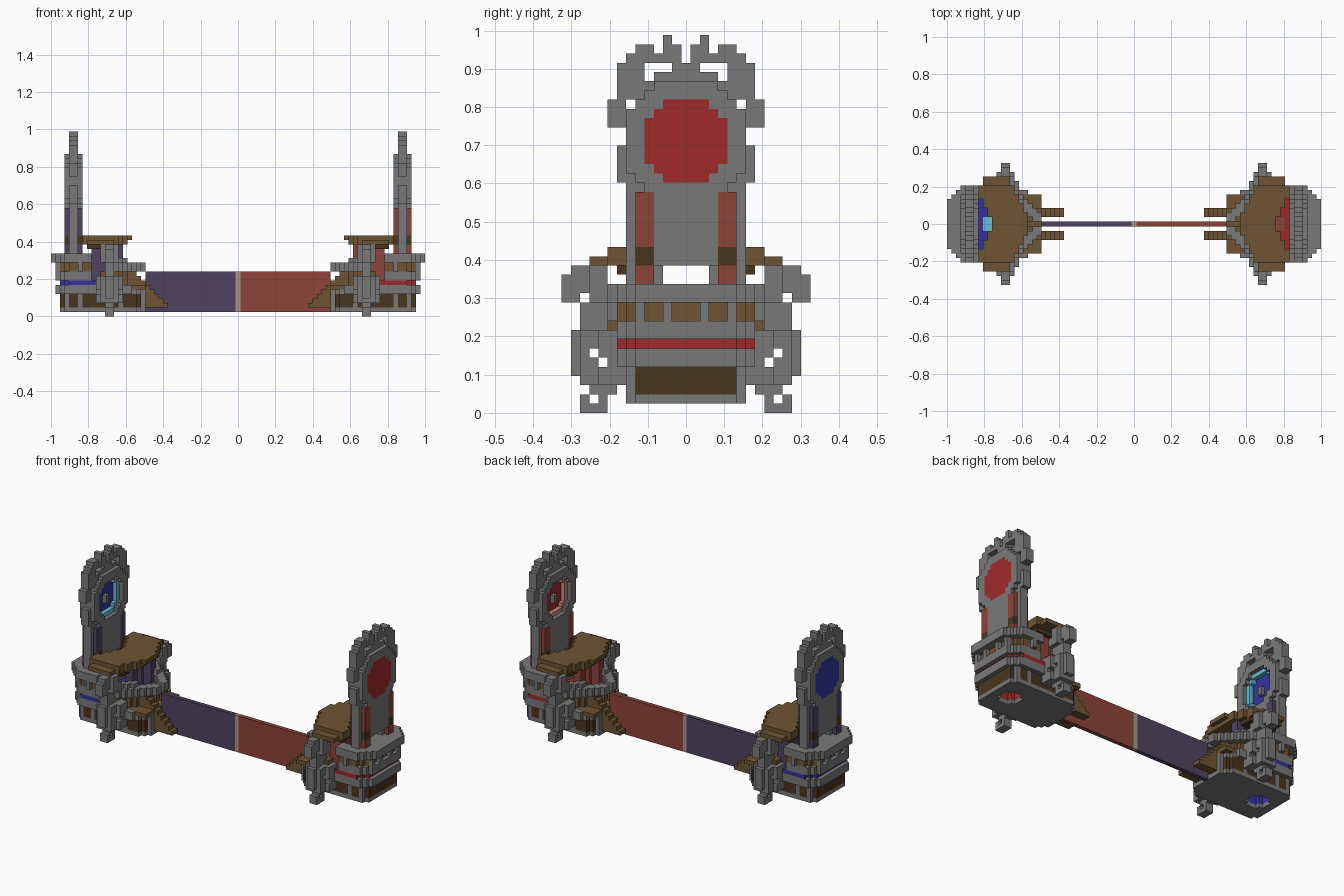
import bpy
import bmesh
from mathutils import Vector

if "Cube" in bpy.data.objects:
    bpy.data.objects.remove(bpy.data.objects["Cube"], do_unlink=True)

UNIT = 2 / 83          # one block
COLOURS = {
    "stone": "797979", "wood": "6e5433", "dark_wood": "49351f",
    "dull_red": "8c4438", "bright_red": "a02a2a", "pale_red": "c88c7c",
    "dull_purple": "4f4460", "bright_blue": "34349e", "pale_cyan": "64bed7",
    "divider_tan": "aa968a",
}
TEAM = {"dull": ("dull_red", "dull_purple"),
        "bright": ("bright_red", "bright_blue"),
        "pale": ("pale_red", "pale_cyan"),
        "pool_heart": ("dull_red", "pale_cyan")}


def linear(h):
    c = int(h, 16) / 255
    return ((c + 0.055) / 1.055) ** 2.4


materials = {}
for name, code in COLOURS.items():
    rgba = [linear(code[n:n + 2]) for n in (0, 2, 4)] + [1]
    mat = bpy.data.materials.new(name)
    mat.use_nodes = True
    mat.diffuse_color = rgba
    mat.node_tree.nodes["Principled BSDF"].inputs["Base Color"].default_value = rgba
    materials[name] = mat

tower = {}             # block position -> (part, colour)


def span(a, b):
    return range(a, b + 1)


def put(part, colour, xs, ys, zs):
    """Fill a run of blocks on both sides of the depth axis."""
    for i in xs:
        for j in ys:
            for k in zs:
                for s in (j, -j):
                    tower[i, s, k] = (part, colour)


def carve(xs, ys, zs):
    for i in xs:
        for j in ys:
            for k in zs:
                for s in (j, -j):
                    tower.pop((i, s, k), None)


def rounded(part, colour, start, end, widest, zs):
    """Slab whose outer end is stepped into a half octagon."""
    for i in span(start, end):
        put(part, colour, [i], span(0, min(widest, 5 + end - i)), zs)


# Base: stone plate, dark panels between posts, stone top
for i in span(21, 39):
    w = min(6, 5 + 39 - i, 4 + i - 21)
    put("base", "stone", [i], span(0, w), [1, 5])
    put("base", "dark_wood", [i], span(0, w), span(2, 4))
    if i in (21, 26, 35, 38):
        put("base", "stone", [i], [w], span(2, 4))
rounded("cornice", "stone", 24, 40, 7, span(5, 6))

# Round coloured shaft from the underside up to the pool
for i in span(32, 38):
    put("shaft", "bright", [i], span(0, min(3, 5 - abs(i - 35))), span(2, 6))
for i in span(33, 37):
    carve([i], span(0, min(2, 3 - abs(i - 35))), span(1, 6))

# Deck, pool and pool centre
put("deck", "wood", span(21, 31), span(0, 6), [6])
rounded("pool", "bright", 30, 39, 7, [7])
put("pool", "pool_heart", span(31, 33), span(0, 1), [7])

# Gallery around the back, with wooden windows
rounded("gallery", "stone", 33, 40, 7, span(8, 9))
rounded("gallery", "wood", 33, 39, 7, span(10, 11))
for i in span(33, 40):
    w = min(8, 5 + 40 - i)
    for j in span(0, w):
        rim = j == w or i == 40
        if rim and (j in (2, 5) or (j == 8 and i == 35)):
            put("gallery", "stone", [i], [j], span(10, 11))
rounded("gallery", "stone", 33, 41, 8, span(12, 13))
carve(span(30, 34), span(0, 5), span(8, 13))

# Stepped rails beside the banner
for t in range(8):
    put("rails", "wood", [16 + t], span(2, 3), span(2, 2 + t))

# Front balcony in a chevron
for t in range(7):
    put("balcony", "stone", span(21 + t, 22 + t), span(1 + t, 2 + t), span(10, 11))
    put("balcony", "wood", span(23 + t, 24 + t), span(1 + t, 2 + t), span(7, 9))
    if t in (3, 4, 5):
        put("balcony", "stone", [22 + t], span(1 + t, 2 + t), [12])

# Canopy supports
put("supports", "dull", span(26, 27), span(3, 4), span(7, 15))
put("supports", "dull", span(30, 32), span(5, 6), span(7, 15))

# Canopy: two stepped wooden layers with an opening by the pillar
put("canopy", "dark_wood", span(27, 33), span(5, 7), [15])
for i in span(24, 34):
    put("canopy", "wood", [i], span(0, min(8, 2 * (i - 24) + 2)), [17])
    if i > 24:
        w = min(10, 2 * (i - 25) + 4, 8 + 2 * (34 - i))
        put("canopy", "wood", [i], span(0, w), [16])
for i, w in ((32, 1), (33, 3), (34, 5)):
    carve([i], span(0, w), span(16, 17))

# Carved side figures, row by row from the ground up
FIGURE = ["..###", "..#.#", ".###", "#####", "######", "##.###", "###.##",
          "######", "######", ".####", ".####", ".####", ".###.##",
          ".######", "..#####", "..####"]
for k, row in enumerate(FIGURE):
    for n, mark in enumerate(row):
        if mark == "#":
            j = 7 + n
            grow = 0
            if k in span(3, 8) and j < 12:
                grow = 1 if j > 9 else 2
            if k > 11 and j < 11:
                grow = 1
            put("side_figure", "stone", span(28 - grow, 29 + grow), [j], [k])

# Pillar: stone edges, coloured strips with a dark band, stone panel, low arch
put("pillar", "stone", span(36, 37), [6], span(14, 23))
put("pillar", "dull", span(35, 38), span(4, 5), span(14, 23))
put("pillar", "dark_wood", span(35, 38), span(4, 5), span(16, 17))
put("pillar", "stone", span(35, 38), span(0, 3), span(16, 23))
put("pillar", "stone", span(36, 37), [3], span(14, 15))

# Portal ring with its disc and pale inner rim
MID = 29
for k in span(MID - 6, MID + 6):
    d = abs(k - MID)
    for j in span(0, 6):
        if d <= 4 and j <= 4 and d + j <= 6:
            put("disc", "bright", span(37, 38), [j], [k])
            if d == 4 or j == 4 or d + j == 6:
                put("disc_rim", "pale", [36], [j], [k])
        elif d + j <= 9:
            put("ring", "stone", span(35, 38), [j], [k])
put("ring", "stone", [36], [0], span(MID - 1, MID))

# Thin crest around the ring
THIN = span(36, 37)
for ys, zs in (((0, 3), (36, 36)), ((0, 1), (37, 37)), ((2, 2), (38, 40)),
               ((1, 3), (38, 38)), ((1, 1), (39, 39)), ((4, 5), (38, 39)),
               ((6, 6), (34, 38)), ((4, 5), (34, 35)), ((5, 5), (36, 37)),
               ((7, 7), (34, 37)), ((7, 8), (31, 33)), ((6, 6), (27, 32)),
               ((7, 7), (25, 28)), ((6, 6), (24, 25)), ((5, 5), (23, 24))):
    put("crest", "stone", THIN, span(*ys), span(*zs))

# Both towers share one grid, the second being the mirror in the other colour
blocks = {}
for (i, j, k), (part, colour) in tower.items():
    pair = TEAM.get(colour, (colour, colour))
    blocks[i, j, k] = (part + "_left", pair[0])
    blocks[-i, j, k] = (part + "_right", pair[1])

# Banner wall with a pale divider
for i in span(-20, 20):
    colour = "dull_red" if i > 0 else "dull_purple" if i else "divider_tan"
    part = "banner_left" if i > 0 else "banner_right" if i else "divider"
    for k in span(1, 9):
        blocks[i, 0, k] = (part, colour)


def build(part, cells):
    """Skin a part with the faces that are open to the air."""
    bm = bmesh.new()
    mesh = bpy.data.meshes.new(part)
    slots, corners = [], {}

    def vert(p):
        key = tuple(round(2 * c) for c in p)
        if key not in corners:
            corners[key] = bm.verts.new((p + Vector((0, 0, 0.5))) * UNIT)
        return corners[key]

    for cell, colour in cells:
        if colour not in slots:
            slots.append(colour)
            mesh.materials.append(materials[colour])
        centre = Vector(cell)
        for axis in range(3):
            for sign in (-1, 1):
                n, a, b = Vector(), Vector(), Vector()
                n[axis], a[(axis + 1) % 3], b[(axis + 2) % 3] = sign, sign, 1
                if tuple(int(c) for c in centre + n) in blocks:
                    continue
                quad = (-a - b, a - b, a + b, b - a)
                face = bm.faces.new([vert(centre + (n + q) / 2) for q in quad])
                face.material_index = slots.index(colour)
    bm.to_mesh(mesh)
    bm.free()
    bpy.context.collection.objects.link(bpy.data.objects.new(part, mesh))


parts = {}
for cell, (part, colour) in blocks.items():
    parts.setdefault(part, []).append((cell, colour))
for part, cells in parts.items():
    build(part, cells)
